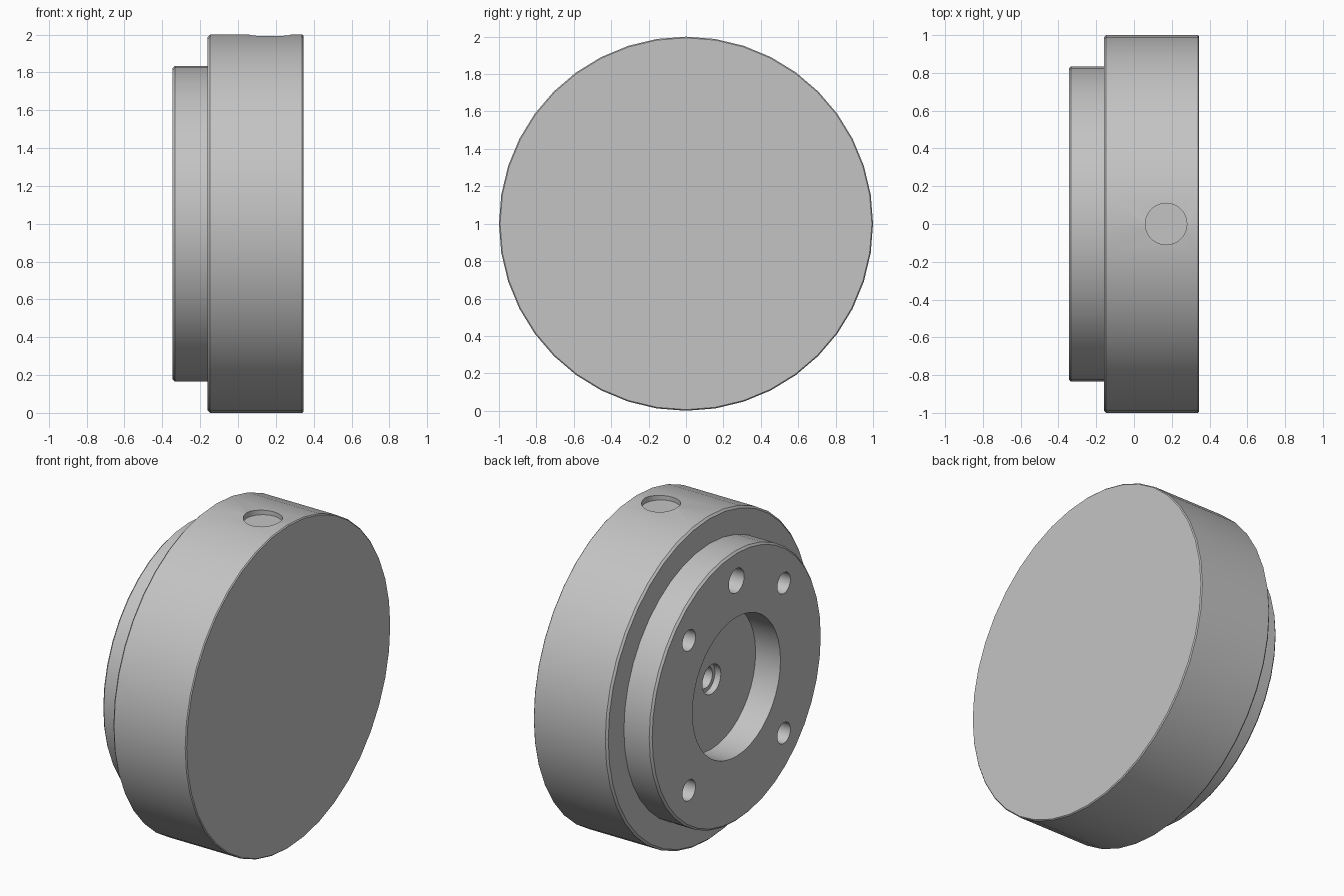
import bpy
import bmesh
import math
from mathutils import Matrix, Vector

cube = bpy.data.objects.get("Cube")
if cube:
    bpy.data.objects.remove(cube, do_unlink=True)

grey = bpy.data.materials.new("plain grey metal")
grey.use_nodes = True
colour = (0.55, 0.55, 0.55, 1)
grey.diffuse_color = colour
grey.node_tree.nodes["Principled BSDF"].inputs["Base Color"].default_value = colour


def add_object(name, bm):
    mesh = bpy.data.meshes.new(name)
    bm.to_mesh(mesh)
    bm.free()
    mesh.materials.append(grey)
    obj = bpy.data.objects.new(name, mesh)
    bpy.context.collection.objects.link(obj)
    return obj


def lathe(name, profile, steps):
    """Turn (x, radius) points around the x axis."""
    bm = bmesh.new()
    verts = [bm.verts.new((x, 0, r)) for x, r in profile]
    edges = [bm.edges.new(pair) for pair in zip(verts, verts[1:])]
    bmesh.ops.spin(bm, geom=verts + edges, cent=(0, 0, 0), axis=(1, 0, 0),
                   angle=math.tau, steps=steps)
    bmesh.ops.remove_doubles(bm, verts=bm.verts, dist=1e-4)
    bmesh.ops.recalc_face_normals(bm, faces=bm.faces)
    return add_object(name, bm)


def drill(target, centre, radius, depth, axis):
    """Cut a blind round hole, centred on the surface point, along an axis."""
    bm = bmesh.new()
    turn = Vector(axis).to_track_quat('Z', 'Y').to_matrix().to_4x4()
    bmesh.ops.create_cone(bm, cap_ends=True, segments=32, radius1=radius,
                          radius2=radius, depth=depth * 2,
                          matrix=Matrix.Translation(centre) @ turn)
    cutter = add_object("hole_cutter", bm)
    cutter.hide_render = True
    cut = target.modifiers.new("hole", 'BOOLEAN')
    cut.operation = 'DIFFERENCE'
    cut.solver = 'EXACT'
    cut.object = cutter
    bpy.context.view_layer.objects.active = target
    bpy.ops.object.modifier_apply(modifier=cut.name)
    bpy.data.objects.remove(cutter, do_unlink=True)


# Chamfered disc with a stepped boss, a central recess and a counterbored hole
back, step, front, bevel = -0.345, -0.16, 0.345, 0.012
floor = back + 0.17
body = lathe("stepped_disc", [
    (front, 0), (front, 1 - bevel / 2), (front - bevel / 2, 1),
    (step + bevel, 1), (step, 1 - bevel),
    (step, 0.835), (back + bevel, 0.835), (back, 0.835 - bevel),
    (back, 0.43), (floor, 0.43),
    (floor, 0.09), (floor + 0.04, 0.09),
    (floor + 0.04, 0.065), (floor + 0.16, 0.065), (floor + 0.16, 0)], 40)
body.location.z = 1
bpy.context.view_layer.update()
body.data.transform(body.matrix_world)
body.location.z = 0
bpy.context.view_layer.update()

# Four bolt holes and one larger locating hole on the same circle
pitch = 0.655
for angle, radius in [(45, 0.064), (135, 0.064), (225, 0.064), (315, 0.064), (90, 0.075)]:
    a = math.radians(angle)
    drill(body, (back, pitch * math.cos(a), 1 + pitch * math.sin(a)),
          radius, 0.28, (1, 0, 0))

# Shallow pocket on the rim
drill(body, (0.17, 0, 2), 0.11, 0.035, (0, 0, 1))

bpy.ops.object.select_all(action='DESELECT')
body.select_set(True)
bpy.context.view_layer.objects.active = body
bpy.ops.object.shade_smooth_by_angle(angle=math.radians(30))
